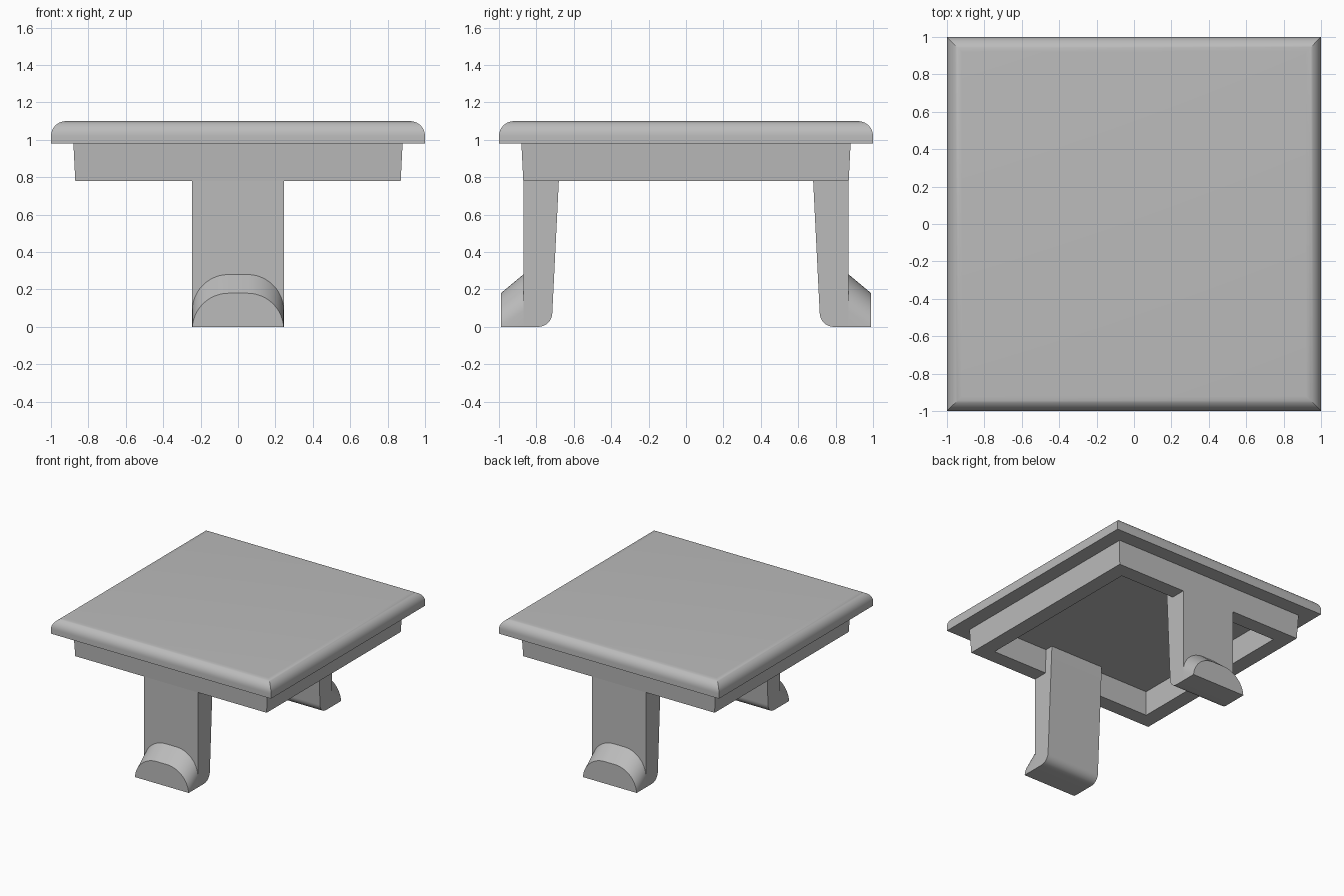
import bpy
import bmesh
import math

cube = bpy.data.objects.get("Cube")
if cube:
    bpy.data.objects.remove(cube, do_unlink=True)

GREY = (0.5, 0.5, 0.5, 1.0)
grey = bpy.data.materials.new("plain_grey")
grey.use_nodes = True
grey.diffuse_color = GREY
grey.node_tree.nodes["Principled BSDF"].inputs["Base Color"].default_value = GREY


def finish(name, bm):
    """Turn a bmesh into a named, shaded object."""
    bmesh.ops.recalc_face_normals(bm, faces=bm.faces)
    mesh = bpy.data.meshes.new(name)
    bm.to_mesh(mesh)
    bm.free()
    mesh.materials.append(grey)
    obj = bpy.data.objects.new(name, mesh)
    bpy.context.collection.objects.link(obj)
    bpy.ops.object.select_all(action='DESELECT')
    obj.select_set(True)
    bpy.context.view_layer.objects.active = obj
    bpy.ops.object.shade_smooth_by_angle(angle=math.radians(30))
    return obj


def arc(cx, cz, radius, start, end, steps):
    """Points along a circular arc, angles in degrees."""
    angles = [math.radians(start + (end - start) * i / steps) for i in range(steps + 1)]
    return [(cx + radius * math.cos(a), cz + radius * math.sin(a)) for a in angles]


def square_sweep(name, profile, capped):
    """Sweep a (half width, height) profile round a square with mitred corners."""
    bm = bmesh.new()
    rings = [[bm.verts.new((sx * h, sy * h, z))
              for sx, sy in ((-1, -1), (1, -1), (1, 1), (-1, 1))] for h, z in profile]
    for low, high in zip(rings, rings[1:]):
        for i in range(4):
            j = (i + 1) % 4
            bm.faces.new((low[i], low[j], high[j], high[i]))
    if capped:
        bm.faces.new(rings[0])
        bm.faces.new(rings[-1])
    return finish(name, bm)


# Top plate with a rounded upper edge
square_sweep("top_plate", [(1, 0.98)] + arc(0.92, 1.02, 0.08, 0, 90, 10), True)

# Hollow tapered rim under the plate
square_sweep("rim", [(0.88, 0.98), (0.87, 0.78), (0.745, 0.78), (0.74, 0.98)], False)

HALF = 0.245   # half width of a leg
BACK = 0.87    # outer face of a leg
TIP = 0.99     # outer end of a hook


def build_leg(name, side):
    """Tapered leg with a rounded inner foot."""
    profile = [(BACK, 0.98), (BACK, 0)]
    profile += arc(0.79, 0.075, 0.075, 270, 183, 8)
    profile += [(0.67, 0.98)]
    bm = bmesh.new()
    face = bm.faces.new([bm.verts.new((-HALF, side * y, z)) for y, z in profile])
    result = bmesh.ops.extrude_face_region(bm, geom=[face])
    moved = [v for v in result["geom"] if isinstance(v, bmesh.types.BMVert)]
    bmesh.ops.translate(bm, verts=moved, vec=(2 * HALF, 0, 0))
    finish(name, bm)


def build_hook(name, side):
    """Arched catch whose top slopes down towards its tip."""
    arch = arc(0.05, 0.085, 0.195, 0, 90, 12) + arc(-0.05, 0.085, 0.195, 90, 180, 12)
    bm = bmesh.new()
    for x, z in arch:
        bm.verts.new((x, side * BACK, z))
        if z > 0.1:
            bm.verts.new((x, side * TIP, z - 0.1))
    for x in (-HALF, HALF):
        bm.verts.new((x, side * BACK, 0))
        bm.verts.new((x, side * (TIP - 0.018), 0))
        bm.verts.new((x * 0.995, side * TIP, 0))
    result = bmesh.ops.convex_hull(bm, input=bm.verts[:])
    loose = [v for v in result["geom_interior"] if isinstance(v, bmesh.types.BMVert)]
    bmesh.ops.delete(bm, geom=loose, context='VERTS')
    bmesh.ops.dissolve_limit(bm, angle_limit=math.radians(0.5),
                             verts=bm.verts[:], edges=bm.edges[:])
    finish(name, bm)


# A leg and hook at the front and the back
for label, side in (("front", -1), ("back", 1)):
    build_leg(label + "_leg", side)
    build_hook(label + "_hook", side)
